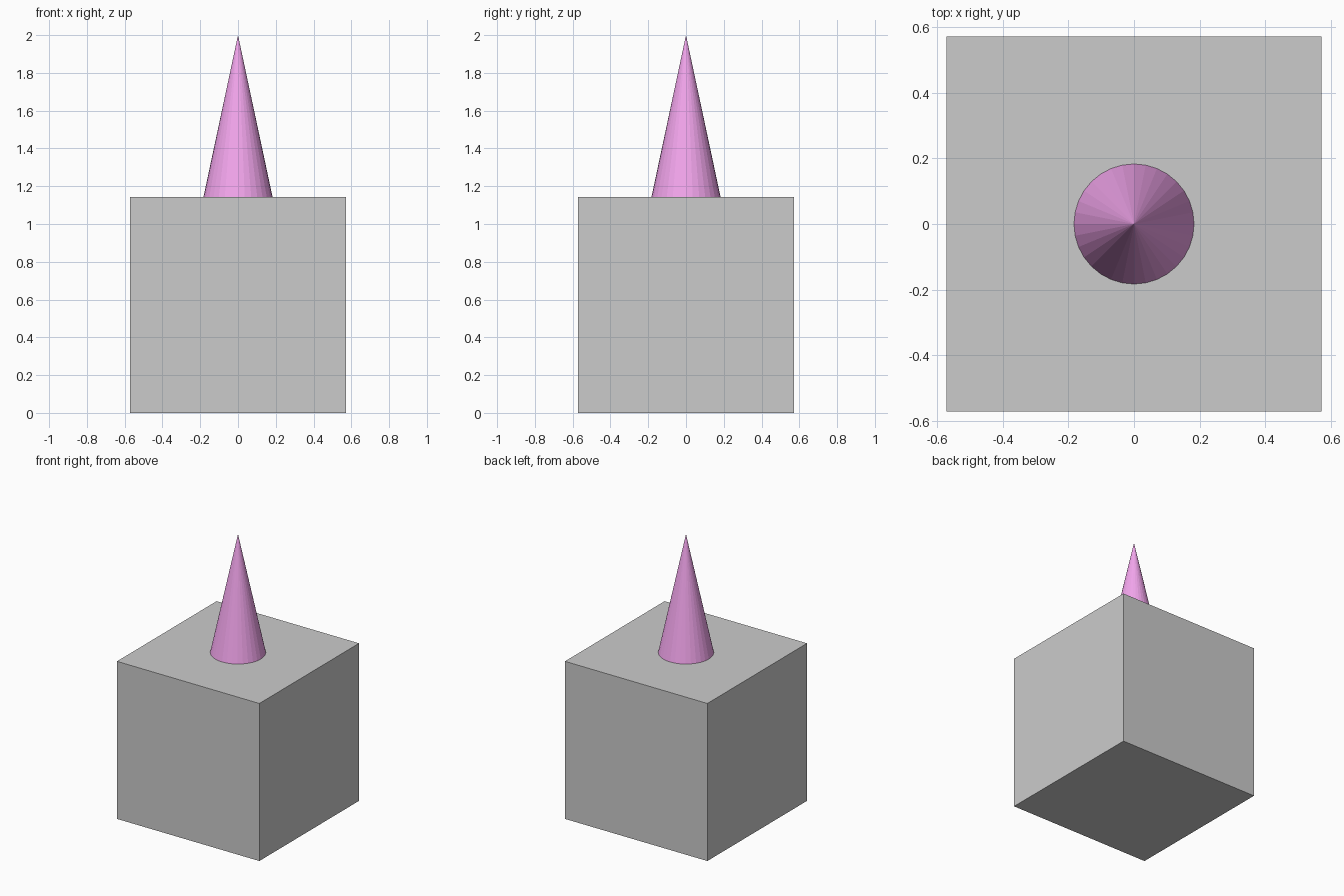
import bpy

if "Cube" in bpy.data.objects:
    bpy.data.objects.remove(bpy.data.objects["Cube"])

SIDE = 8 / 7          # cube edge
TOTAL = 2.0           # overall height

# Cube base standing on the ground
bpy.ops.mesh.primitive_cube_add(size=SIDE, location=(0, 0, SIDE / 2))
bpy.context.object.name = "base_block"

# Slender flat-faced spike on the top face
height = TOTAL - SIDE
bpy.ops.mesh.primitive_cone_add(vertices=32, radius1=0.183, radius2=0, depth=height,
                                location=(0, 0, SIDE + height / 2))
spike = bpy.context.object
spike.name = "spike"

# Magenta colour for the spike
magenta = bpy.data.materials.new("magenta")
magenta.diffuse_color = (0.9, 0.38, 0.85, 1)
magenta.use_nodes = True
magenta.node_tree.nodes["Principled BSDF"].inputs["Base Color"].default_value = magenta.diffuse_color
spike.data.materials.append(magenta)
